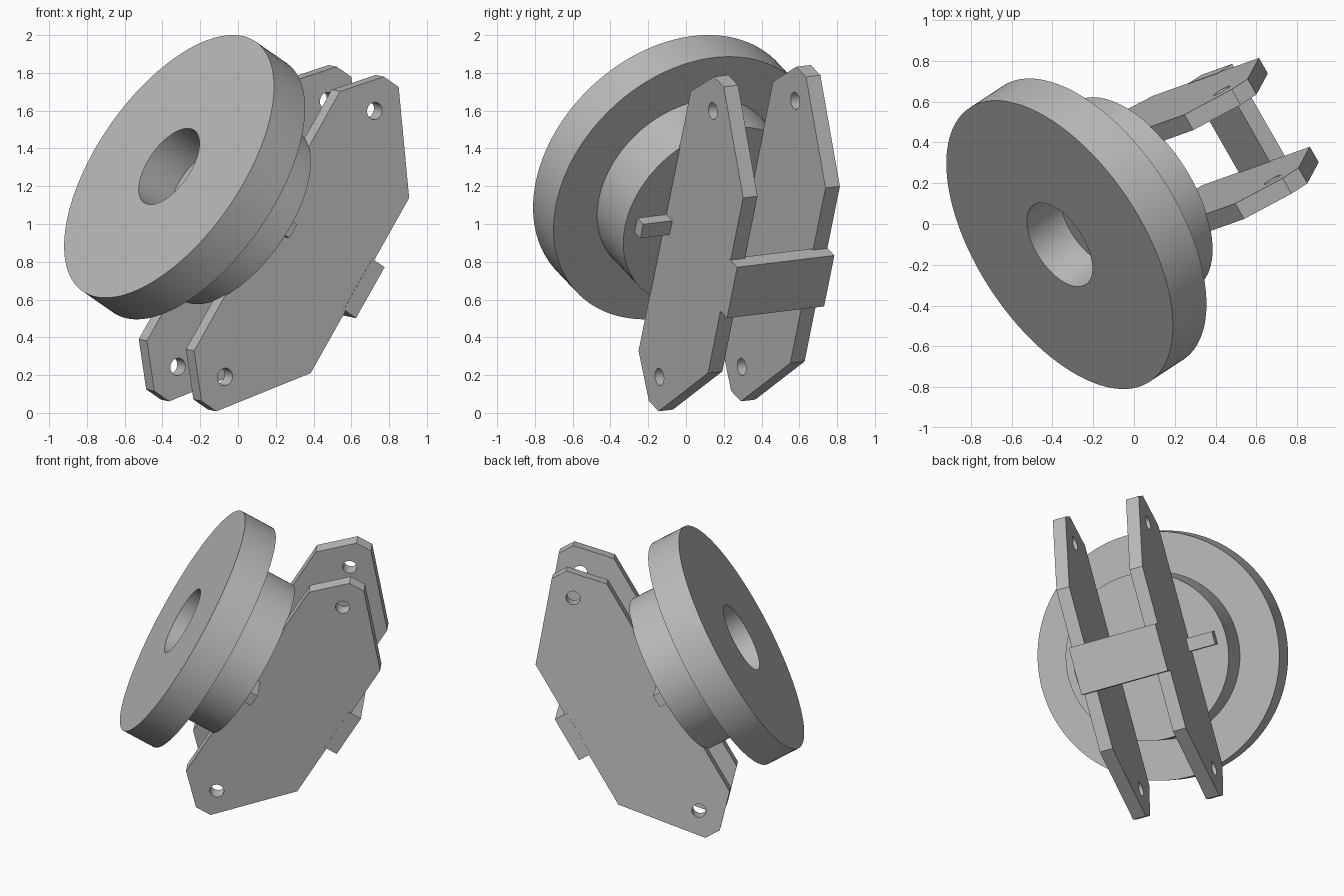
import bpy, bmesh, math
from mathutils import Matrix, Vector

default = bpy.data.objects.get("Cube")
if default:
    bpy.data.objects.remove(default, do_unlink=True)

# Tilted frame: X runs back along the wheel axis, Y up along the plates, Z across them
axis = Vector((0.723, 0.475, -0.502)).normalized()
up = Vector((0.482, 0.172, 0.859))
up = (up - axis * up.dot(axis)).normalized()
FRAME = Matrix.Translation((-0.365, -0.102, 1.305)) @ Matrix((axis, up, axis.cross(up))).transposed().to_4x4()

grey = bpy.data.materials.new("light_grey")
grey.use_nodes = True
grey.diffuse_color = (0.5, 0.5, 0.5, 1)
grey.node_tree.nodes["Principled BSDF"].inputs["Base Color"].default_value = grey.diffuse_color


def add_object(name, data, offset=(0, 0, 0)):
    ob = bpy.data.objects.new(name, data)
    bpy.context.collection.objects.link(ob)
    ob.matrix_world = FRAME @ Matrix.Translation(offset)
    data.materials.append(grey)
    return ob


def select(ob):
    bpy.ops.object.select_all(action="DESELECT")
    ob.select_set(True)
    bpy.context.view_layer.objects.active = ob


def lathe(name, profile, steps=128):
    bm = bmesh.new()
    verts = [bm.verts.new((x, r, 0)) for x, r in profile]
    edges = [bm.edges.new(pair) for pair in zip(verts, verts[1:])]
    bmesh.ops.spin(bm, geom=verts + edges, cent=(0, 0, 0), axis=(1, 0, 0),
                   angle=math.tau, steps=steps)
    bmesh.ops.remove_doubles(bm, verts=bm.verts, dist=0.0001)
    bmesh.ops.recalc_face_normals(bm, faces=bm.faces)
    mesh = bpy.data.meshes.new(name)
    bm.to_mesh(mesh)
    bm.free()
    select(add_object(name, mesh))
    bpy.ops.object.shade_smooth_by_angle(angle=math.radians(30))


def box(name, low, high):
    low, high = Vector(low), Vector(high)
    bm = bmesh.new()
    bmesh.ops.create_cube(bm, size=1, matrix=Matrix.Translation((low + high) / 2)
                          @ Matrix.Diagonal(high - low).to_4x4())
    mesh = bpy.data.meshes.new(name)
    bm.to_mesh(mesh)
    bm.free()
    add_object(name, mesh)


def plate(name, loops, thickness, z):
    curve = bpy.data.curves.new(name, "CURVE")
    curve.dimensions, curve.fill_mode = "2D", "BOTH"
    curve.extrude = thickness / 2
    for loop in loops:
        spline = curve.splines.new("POLY")
        spline.points.add(len(loop) - 1)
        for point, (x, y) in zip(spline.points, loop):
            point.co = (x, y, 0, 1)
        spline.use_cyclic_u = True
    ob = add_object(name, curve, (0, 0, z))
    select(ob)
    bpy.ops.object.convert(target="MESH")
    bpy.context.object.data.name = name
    bpy.ops.object.shade_smooth_by_angle(angle=math.radians(20))


def circle(cx, cy, r, n=32):
    return [(cx + r * math.cos(math.tau * i / n), cy + r * math.sin(math.tau * i / n))
            for i in range(n)]


# Stepped wheel with a blind bore in its front face
lathe("wheel_and_hub", [(0.228, 0), (0.228, 0.233), (0, 0.233), (0, 0.804),
                        (0.228, 0.804), (0.228, 0.542), (0.52, 0.542), (0.52, 0)])

# Two side plates, symmetrical end to end, each with a pin hole at both ends
half = [(0.515, 0.8), (0.703, 1.0), (0.811, 1.0), (1.195, 0.54)]
outline = half + [(x, -y) for x, y in reversed(half)]
holes = [circle(0.755, s * 0.82, 0.046) for s in (1, -1)]
for side, z in (("right", 0.2525), ("left", -0.2525)):
    plate(side + "_side_plate", [outline] + holes, 0.088, z)

# Cross plate joining the backs of the side plates
box("cross_plate", (1.18, -0.157, -0.298), (1.27, 0.157, 0.298))

# Key bar across the back of the hub
box("key_bar", (0.515, -0.043, -0.475), (0.585, 0.043, 0.475))
